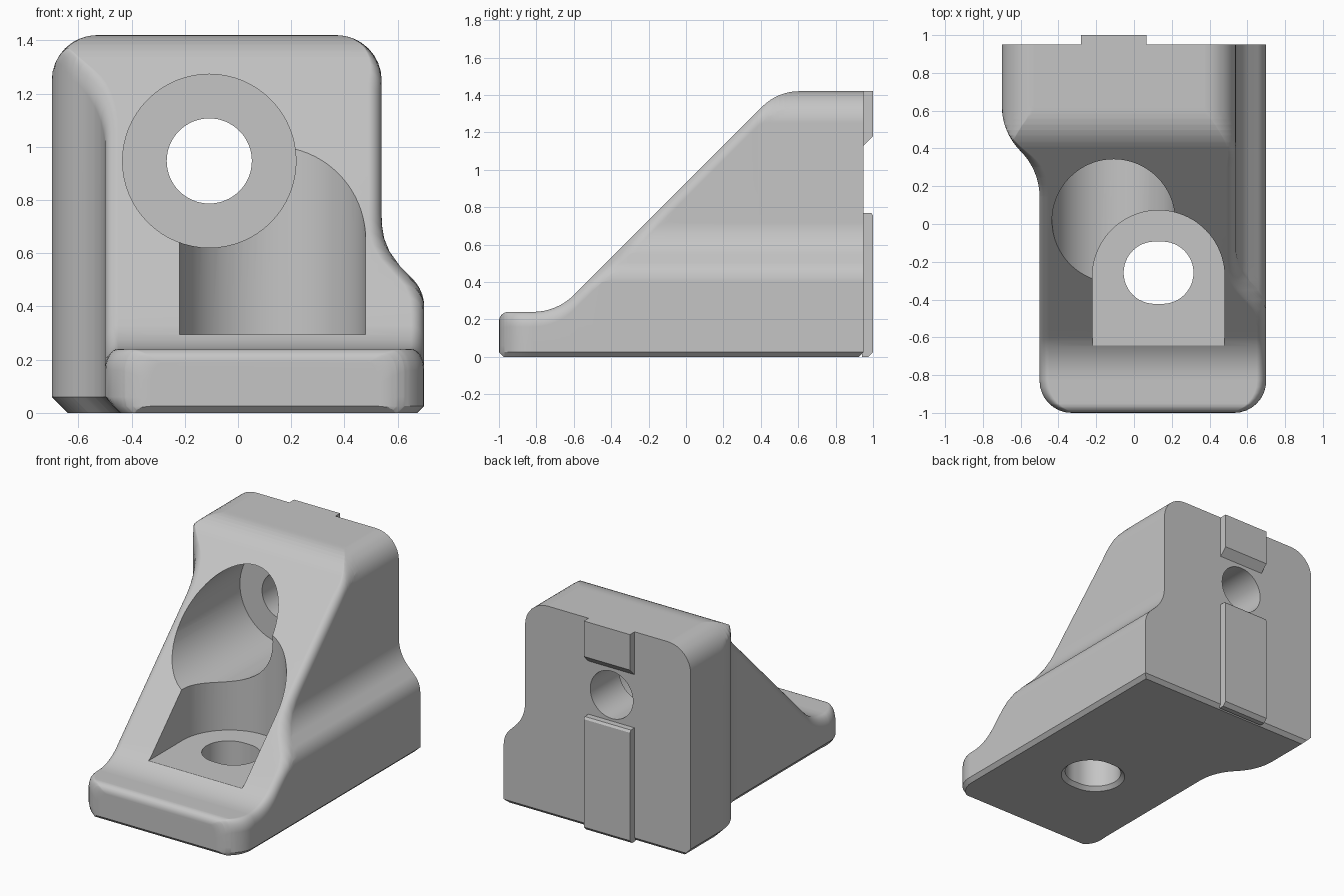
import bpy, bmesh, math
from mathutils import Vector

if "Cube" in bpy.data.objects:
    bpy.data.objects.remove(bpy.data.objects["Cube"])

grey = bpy.data.materials.new("plain grey")
grey.use_nodes = True
grey.diffuse_color = (0.56, 0.56, 0.56, 1)
grey.node_tree.nodes["Principled BSDF"].inputs["Base Color"].default_value = (0.56, 0.56, 0.56, 1)


def fillet(corners, steps=8):
    """Polyline from (u, v, radius) corners with rounded corners."""
    pts = [Vector(c[:2]) for c in corners]
    out = [pts[0]]
    for i in range(1, len(pts) - 1):
        a = (pts[i - 1] - pts[i]).normalized()
        b = (pts[i + 1] - pts[i]).normalized()
        r, half = corners[i][2], a.angle(b) / 2
        center = pts[i] + (a + b).normalized() * r / math.sin(half)
        start = pts[i] + a * r / math.tan(half) - center
        end = pts[i] + b * r / math.tan(half) - center
        sweep = math.pi - 2 * half
        for k in range(steps + 1):
            t = k / steps
            out.append(center + (start * math.sin((1 - t) * sweep) + end * math.sin(t * sweep)) / math.sin(sweep))
    return out + [pts[-1]]


def value(line, u):
    """Height of a polyline at u."""
    for p, q in zip(line, line[1:]):
        if p.x <= u <= q.x and q.x - p.x > 1e-7:
            return p.y + (q.y - p.y) * (u - p.x) / (q.x - p.x)
    return line[0].y if u < line[0].x else line[-1].y


def make(name, bm):
    bmesh.ops.remove_doubles(bm, verts=bm.verts, dist=1e-5)
    bmesh.ops.recalc_face_normals(bm, faces=bm.faces)
    mesh = bpy.data.meshes.new(name)
    bm.to_mesh(mesh)
    bm.free()
    mesh.materials.append(grey)
    obj = bpy.data.objects.new(name, mesh)
    bpy.context.collection.objects.link(obj)
    return obj


def loft(name, loops):
    bm = bmesh.new()
    rings = [[bm.verts.new(p) for p in loop] for loop in loops]
    n = len(rings[0])
    for a, b in zip(rings, rings[1:]):
        for i in range(n):
            bm.faces.new((a[i], a[(i + 1) % n], b[(i + 1) % n], b[i]))
    bm.faces.new(rings[0])
    bm.faces.new(rings[-1])
    return make(name, bm)


# Outline curves: (y, top z), (y, left/right x), (z, left/right x)
FRONT, BACK, TOP, CROWN = -1, 0.95, 1.42, 0.17
slope = fillet([(FRONT, 0.19), (FRONT, 0.24, 0.05), (-0.69, 0.24, 0.31), (0.49, TOP, 0.28), (BACK, TOP)])
plan_low = fillet([(FRONT, -0.33), (FRONT, -0.5, 0.17), (0.285, -0.5, 0.339), (0.485, -0.7, 0.339), (BACK, -0.7)])
plan_high = fillet([(FRONT, 0.53), (FRONT, 0.7, 0.17), (BACK, 0.7)])
side_high = fillet([(0, 0.7), (0.46, 0.7, 0.15), (0.62, 0.54, 0.24), (TOP, 0.54, CROWN), (TOP, 0.54 - CROWN)])
side_low = fillet([(0, -0.7), (TOP, -0.7, CROWN), (TOP, CROWN - 0.7)])
EDGE_X, EDGE_Z, CHAMFER, BIG_CHAMFER = 0.05, 0.08, 0.025, 0.06

stations = []
for y in sorted([p.x for c in (slope, plan_low, plan_high) for p in c]
                + [FRONT + CHAMFER, BACK - CHAMFER] + [-0.6 + 0.05 * k for k in range(20)]):
    if not stations or y - stations[-1] > 0.001:
        stations.append(y)
stations[-1] = BACK
levels = sorted({round(p.x, 4) for p in side_high} | {0, CHAMFER, BIG_CHAMFER})


def section(y):
    top = value(slope, y)
    base = max(0, CHAMFER - (y - FRONT), CHAMFER - (BACK - y))
    # The slope's edge rounding fades out where the crown rounding takes over
    fade = min(1, (TOP - top) / CROWN)
    low_chamfer = min(BIG_CHAMFER, CHAMFER + 0.2 * (y - FRONT))
    rows = [(min(max(z, base), top - EDGE_Z), 0) for z in levels]
    for k in range(1, 9):
        a = k * math.pi / 16
        rows.append((top - EDGE_Z * (1 - math.sin(a)), fade * EDGE_X * (1 - math.cos(a))))
    high, low = [], []
    for z, inset in rows:
        xh = min(value(side_high, z), value(plan_high, y)) - inset - max(0, CHAMFER - z)
        xl = max(value(side_low, z), value(plan_low, y)) + inset + max(0, low_chamfer - z)
        high.append((xh, y, z))
        low.append((xl, y, z))
    return high + low[::-1]


body = loft("bracket_body", [section(y) for y in stations])


def cut(cutter):
    mod = body.modifiers.new("cut", 'BOOLEAN')
    mod.operation, mod.solver, mod.object = 'DIFFERENCE', 'EXACT', cutter
    bpy.ops.object.select_all(action='DESELECT')
    body.select_set(True)
    bpy.context.view_layer.objects.active = body
    bpy.ops.object.modifier_apply(modifier=mod.name)
    bpy.data.objects.remove(cutter)


def arc(r, start, end, n):
    return [(r * math.cos(start + (end - start) * k / n), r * math.sin(start + (end - start) * k / n))
            for k in range(n + 1)]


def bore(name, r, y0, y1):
    ring = arc(r, 0, 2 * math.pi, 64)[:-1]
    return loft(name, [[(x - 0.108, y, z + 0.947) for x, z in ring] for y in (y0, y1)])


def slot(r):
    return ([(x + 0.15, y - 0.258) for x, y in arc(r, -math.pi / 2, math.pi / 2, 24)]
            + [(x + 0.11, y - 0.258) for x, y in arc(r, math.pi / 2, 1.5 * math.pi, 24)])


# Recess for the rear fastener, and its through hole
cut(bore("rear_recess", 0.326, -1.2, 0.64))
cut(bore("rear_hole", 0.16, 0.5, 1.2))

# Arched pocket for the floor fastener
arch = [(x + 0.13, y - 0.278) for x, y in arc(0.35, 0, math.pi, 40)] + [(-0.22, -0.645), (0.48, -0.645)]
cut(loft("floor_pocket", [[(x, y, z) for x, y in arch] for z in (0.295, 1.8)]))

# Floor slot with a chamfered underside
cut(loft("floor_slot", [[(x, y, z) for x, y in slot(r)]
                        for z, r in ((-0.03, 0.22), (0.025, 0.165), (0.5, 0.165))]))


# Locating keys on the back
def key(name, profile):
    return loft(name, [[(x, y, z) for y, z in profile] for x in (-0.28, 0.065)])


lower_key = key("lower_key", [(0.94, 0), (0.975, 0), (1, 0.025), (1, 0.755), (0.99, 0.77), (0.94, 0.77)])
upper_key = key("upper_key", [(0.94, 1.12), (1, 1.18), (1, TOP), (0.94, TOP)])

# Smooth shading with crisp edges
for obj in (body, lower_key, upper_key):
    bpy.ops.object.select_all(action='DESELECT')
    obj.select_set(True)
    bpy.context.view_layer.objects.active = obj
    bpy.ops.object.shade_smooth_by_angle(angle=math.radians(30))
    weighted = obj.modifiers.new("weighted normals", 'WEIGHTED_NORMAL')
    weighted.keep_sharp = True
